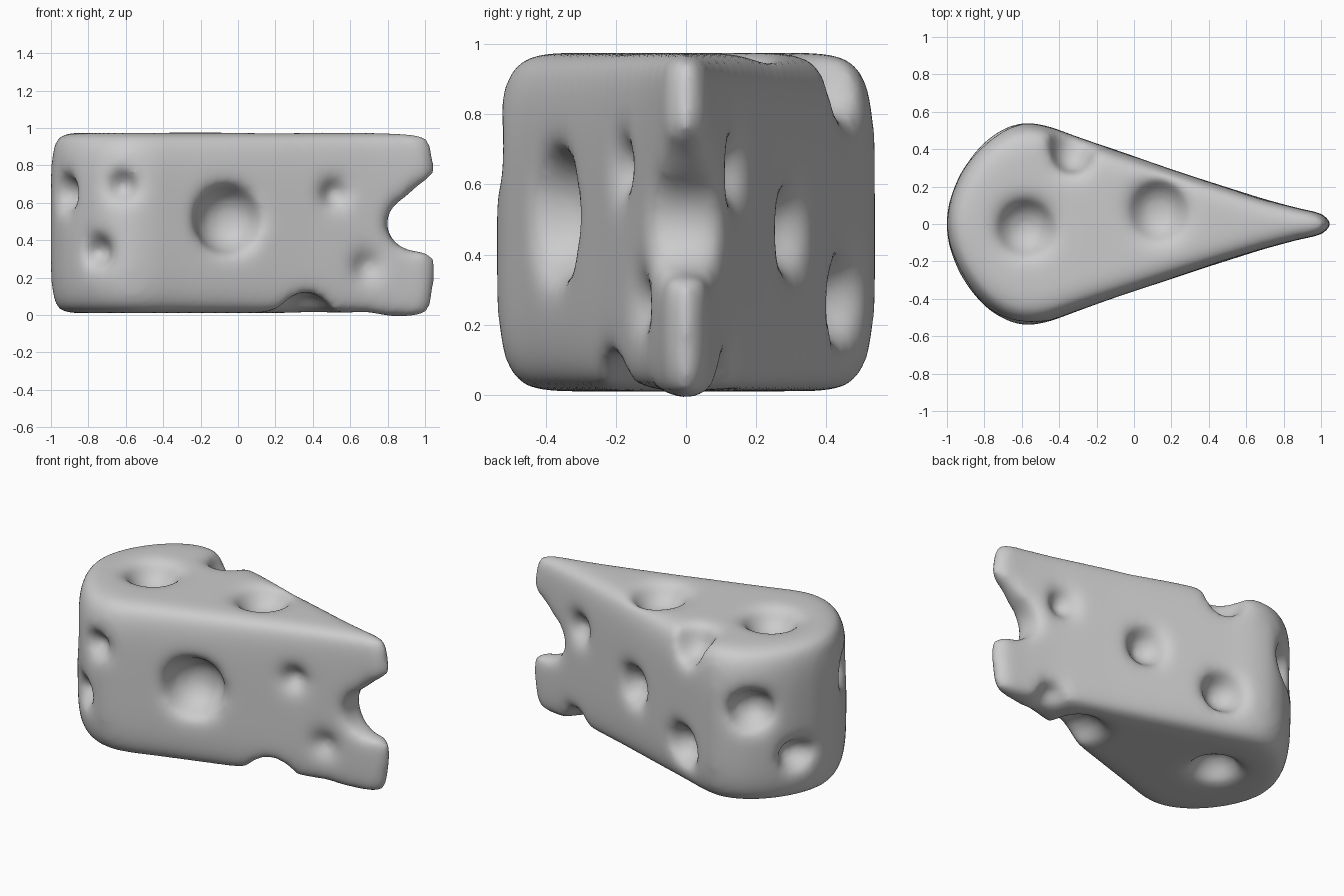
import bpy, bmesh, math
from mathutils import Matrix, Vector

if "Cube" in bpy.data.objects:
    bpy.data.objects.remove(bpy.data.objects["Cube"])

# Half outline of the wedge seen from above, from blunt end to tip
HALF = [(-1.005, 0), (-.99, .12), (-.935, .26), (-.86, .375), (-.77, .465), (-.67, .525), (-.57, .545),
        (-.46, .525), (-.3, .465), (0, .363), (.35, .243), (.7, .132), (.9, .08), (1.02, .058), (1.065, 0)]
OUTLINE = HALF + [(x, -y) for x, y in HALF[-2:0:-1]]
BASE, TOP, STEPS = .01, .975, 16


def link(name, bm):
    me = bpy.data.meshes.new(name)
    bm.to_mesh(me)
    bm.free()
    ob = bpy.data.objects.new(name, me)
    bpy.context.collection.objects.link(ob)
    return ob


# Wedge body: stacked rings, slightly bulging sides with rounded top and bottom edges
bm = bmesh.new()
loops = []
for s in range(STEPS + 1):
    u = -math.cos(math.pi * s / STEPS)
    k = 1 - (1 - abs(u) ** 5) ** .4         # inset towards top and bottom
    z = BASE + (TOP - BASE) * (u + 1) / 2
    sx, sy = 1 - .07 * k, 1 - .24 * k
    # the foot of the tip hangs slightly lower
    loops.append([bm.verts.new((x * sx, y * sy, z - (.025 if z < .2 and x > .85 else 0)))
                  for x, y in OUTLINE])
for a, b in zip(loops, loops[1:]):
    for i in range(len(a)):
        j = (i + 1) % len(a)
        bm.faces.new((a[i], a[j], b[j], b[i]))
bm.faces.new(loops[0])
bm.faces.new(loops[-1])
bmesh.ops.triangulate(bm, faces=[f for f in bm.faces if len(f.verts) > 4])
bmesh.ops.recalc_face_normals(bm, faces=bm.faces)
wedge = link("cheese_wedge", bm)

# Holes: centre, radii
HOLES = [
    # front side
    ((-.05, -.38, .51), (.19, .2, .19)), ((.52, -.2, .65), (.085, .1, .085)),
    ((-.62, -.53, .69), (.09, .1, .09)), ((-.75, -.47, .34), (.09, .12, .09)),
    ((-.92, -.26, .65), (.11, .11, .1)), ((.7, -.14, .26), (.09, .07, .09)),
    # blunt end
    ((-.77, .45, .615), (.14, .15, .13)), ((-.94, .23, .3), (.13, .12, .1)),
    # back side
    ((.65, .15, .64), (.09, .1, .1)), ((.16, .315, .47), (.12, .14, .13)),
    ((-.29, .46, .27), (.13, .15, .13)), ((-.33, .41, .93), (.12, .15, .15)),
    # top and bottom
    ((-.58, -.02, .98), (.16, .16, .15)), ((.13, .07, .98), (.16, .17, .14)),
    ((-.55, .06, 0), (.15, .15, .16)), ((.34, -.11, -.04), (.17, .19, .18)),
    ((.69, .09, .02), (.09, .1, .1)),
    # bite through the tip
    ((.96, 0, .49), (.17, .4, .15)), ((1.08, 0, .53), (.2, .4, .2)),
]
bm = bmesh.new()
for c, r in HOLES:
    bmesh.ops.create_uvsphere(bm, u_segments=28, v_segments=16, radius=1,
                              matrix=Matrix.LocRotScale(Vector(c), None, Vector(r)))
cutter = link("hole_cutter", bm)
cutter.hide_render = True
cutter.hide_set(True)

# Cut, remesh and soften
mod = wedge.modifiers.new("holes", 'BOOLEAN')
mod.object, mod.operation, mod.solver, mod.use_self = cutter, 'DIFFERENCE', 'EXACT', True
mod = wedge.modifiers.new("remesh", 'REMESH')
mod.mode, mod.voxel_size, mod.use_smooth_shade = 'VOXEL', .02, True
mod = wedge.modifiers.new("soften", 'SMOOTH')
mod.factor, mod.iterations = .5, 60
